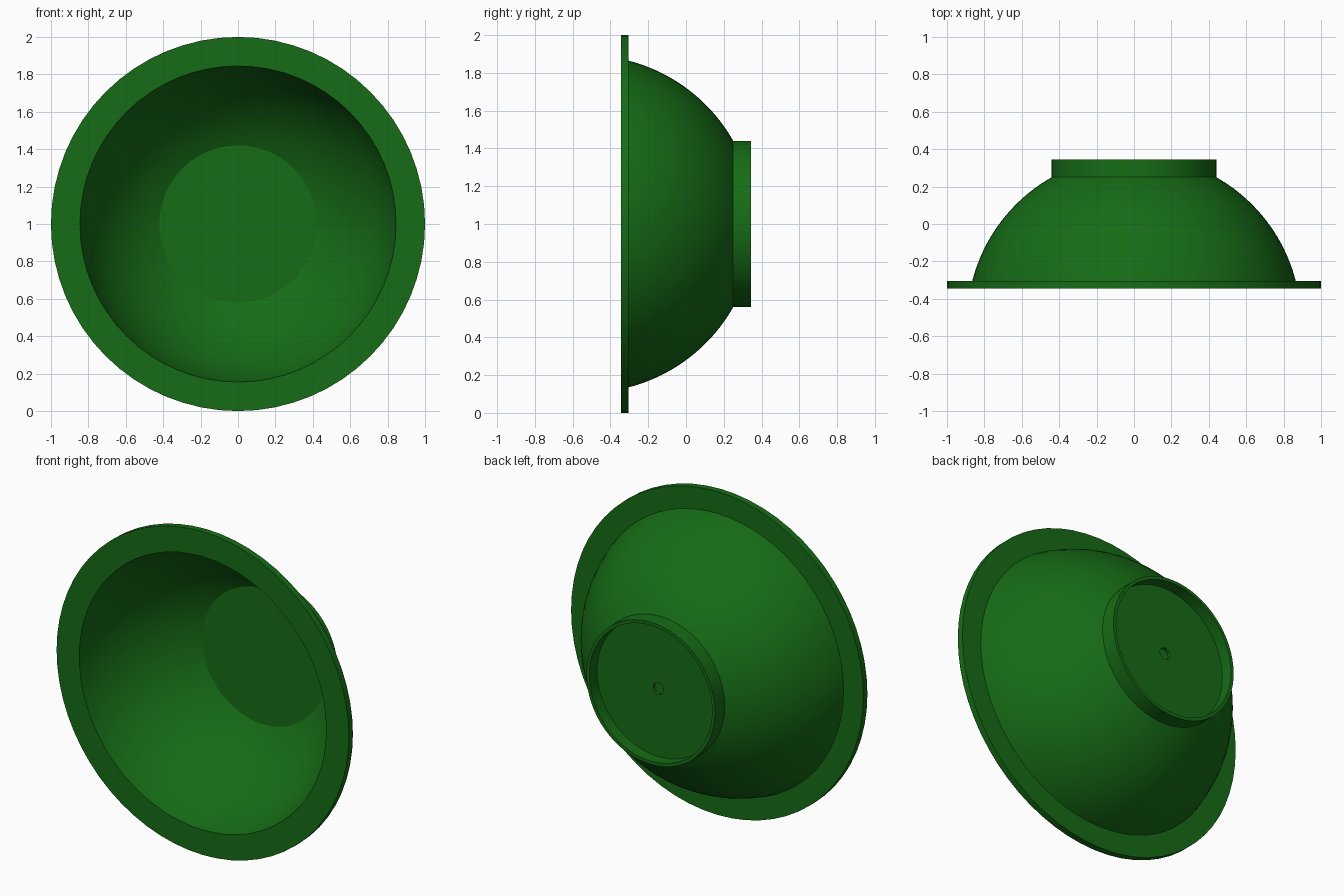
import bpy, bmesh, math

if "Cube" in bpy.data.objects:
    bpy.data.objects.remove(bpy.data.objects["Cube"])

SEG = 64
green = bpy.data.materials.new("green")
green.diffuse_color = (0.008, 0.15, 0.008, 1)
green.use_nodes = True
green.node_tree.nodes["Principled BSDF"].inputs["Base Color"].default_value = green.diffuse_color


def arc(p, q, n):
    """Points on a circle centred on the axis, from p to q, as (radius, y)."""
    c = (p[0]**2 + p[1]**2 - q[0]**2 - q[1]**2) / (2 * (p[1] - q[1]))
    rad = math.hypot(p[0], p[1] - c)
    a0 = math.atan2(p[1] - c, p[0])
    a1 = math.atan2(q[1] - c, q[0])
    angles = [a0 + (a1 - a0) * i / n for i in range(n + 1)]
    return [(rad * math.cos(a), c + rad * math.sin(a)) for a in angles]


def lathe(name, profile):
    """Spin a (radius, y) profile around the horizontal axis at z = 1."""
    bm = bmesh.new()
    rings = []
    for r, y in profile:
        if r < 1e-6:
            rings.append([bm.verts.new((0, y, 1))] * SEG)
        else:
            rings.append([bm.verts.new((r * math.cos(t), y, 1 + r * math.sin(t)))
                          for t in (2 * math.pi * k / SEG for k in range(SEG))])
    for a, b in zip(rings, rings[1:]):
        for k in range(SEG):
            m = (k + 1) % SEG
            bm.faces.new(list(dict.fromkeys((a[k], a[m], b[m], b[k]))))
    bmesh.ops.recalc_face_normals(bm, faces=bm.faces)
    mesh = bpy.data.meshes.new(name)
    bm.to_mesh(mesh)
    bm.free()
    mesh.materials.append(green)
    ob = bpy.data.objects.new(name, mesh)
    bpy.context.collection.objects.link(ob)
    bpy.context.view_layer.objects.active = ob
    ob.select_set(True)
    bpy.ops.object.shade_smooth_by_angle(angle=math.radians(25))
    ob.select_set(False)


# One continuous bowl: inside floor and dome, flange, outer dome,
# foot ring, recessed base with a small central dimple
inside = arc((0.845, -0.345), (0.42, 0.25), 20)[::-1]
flange = [(1.0, -0.345), (1.0, -0.305)]
outside = arc((0.865, -0.305), (0.44, 0.25), 20)
foot = [(0.44, 0.345), (0.42, 0.345), (0.42, 0.27)]
dimple = [(0.036, 0.27), (0.036, 0.253), (0, 0.253)]
lathe("bowl", [(0, 0.25)] + inside + flange + outside + foot + dimple)
